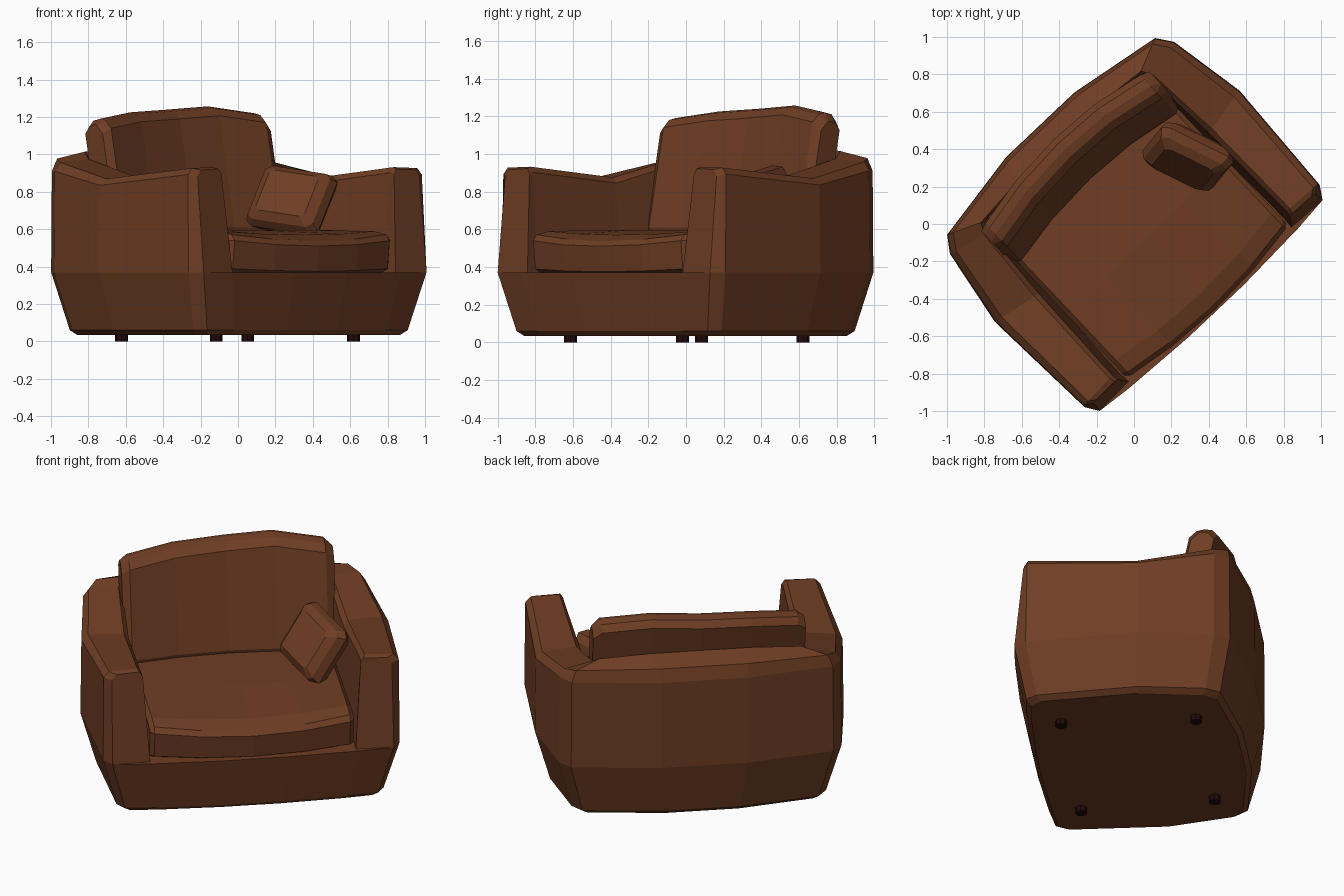
import bpy, bmesh, math
from mathutils import Vector, Matrix

if "Cube" in bpy.data.objects:
    bpy.data.objects.remove(bpy.data.objects["Cube"])

TURN = Matrix.Rotation(math.radians(43.4), 4, 'Z')   # armchair is turned on the floor


def material(name, rgb):
    m = bpy.data.materials.new(name)
    m.diffuse_color = (*rgb, 1)
    m.use_nodes = True
    m.node_tree.nodes["Principled BSDF"].inputs["Base Color"].default_value = m.diffuse_color
    return m


LEATHER = material("brown leather", (0.158, 0.047, 0.0175))
DARK = material("dark wood", (0.014, 0.003, 0.003))


def loft(name, rings, mat, matrix=TURN):
    """Skin closed rings of equal length and cap both ends. Local: x = width, y = forward."""
    bm = bmesh.new()
    loops = [[bm.verts.new((p[0], -p[1], p[2])) for p in r] for r in rings]
    n = len(loops[0])
    for a, b in zip(loops, loops[1:]):
        for i in range(n):
            j = (i + 1) % n
            bm.faces.new((a[i], a[j], b[j], b[i]))
    bm.faces.new(loops[0])
    bm.faces.new(loops[-1])
    bmesh.ops.recalc_face_normals(bm, faces=bm.faces)
    me = bpy.data.meshes.new(name)
    bm.to_mesh(me)
    bm.free()
    me.materials.append(mat)
    ob = bpy.data.objects.new(name, me)
    ob.matrix_world = matrix
    bpy.context.collection.objects.link(ob)
    return ob


# Half of the U-shaped wall: outer x, outer y, inner x, inner y, top z, lean of the top
HALF = [
    (0.82, 0.60, 0.635, 0.595, 0.922, -0.055),
    (0.865, 0.53, 0.64, 0.52, 0.932, -0.01),
    (0.90, -0.13, 0.625, -0.08, 0.875, 0),
    (0.825, -0.56, 0.60, -0.50, 0.975, 0),
    (0.765, -0.645, 0.57, -0.56, 1.015, 0),
    (0.25, -0.73, 0.30, -0.58, 1.04, 0),
]
WALL = HALF + [(-s[0], s[1], -s[2], *s[3:]) for s in reversed(HALF)]


def wall_ring(ou, ov, iu, iv, z, lean):
    def mix(t, h):
        return (ou + (iu - ou) * t, ov + (iv - ov) * t + lean * (h - 0.37) / 0.55, h)
    corner = max(0, z - 0.95)      # the back corners are rounded off more than the arms
    return [(ou, ov, 0.37), mix(0.02, z - 0.04 - corner), mix(0.16, z - 0.005 - corner * 0.5),
            mix(0.9, z), mix(1, z - 0.03), (iu * 0.94, iv, 0.33)]


loft("arms_and_back", [wall_ring(*s) for s in WALL], LEATHER)

# Base: full outline, tapering to the floor
outline = [(s[0], s[1]) for s in WALL] + [(-0.62, 0.62), (-0.2, 0.64), (0.2, 0.64), (0.62, 0.62)]
loft("base", [[(u * k, v * k, z) for u, v in outline]
              for k, z in ((0.86, 0.035), (0.9, 0.06), (1, 0.37))], LEATHER)

# Seat cushion: cross-sections across the width, sagging at the front middle
rings = []
for u, k in ((-0.595, 1), (-0.57, 0), (-0.3, 0), (0, 0), (0.3, 0), (0.57, 0), (0.595, 1)):
    mid = 1 - (u / 0.58) ** 2
    f = 0.56 + 0.055 * mid - 0.02 * k
    rings.append([(u, -0.42, 0.36), (u, -0.42, 0.59 - 0.03 * k), (u, 0.1, 0.597 - 0.03 * k),
                  (u, f - 0.1, 0.59 - 0.02 * mid - 0.025 * k),
                  (u, f - 0.01, 0.573 - 0.035 * mid - 0.02 * k),
                  (u, f + 0.015, 0.54 - 0.03 * mid),
                  (u, f, 0.39 - 0.015 * mid), (u, f - 0.04, 0.37 - 0.015 * mid)])
loft("seat_cushion", rings, LEATHER)

# Back cushion: leaning, bowed around the sitter, highest right of the middle
rings = []
for u, e, top in ((-0.62, 0.035, 1.16), (-0.575, 0, 1.19), (-0.3, 0, 1.225), (0, 0, 1.24),
                  (0.28, 0, 1.257), (0.57, 0, 1.22), (0.62, 0.035, 1.175)):

    def front(z, d=0.0):
        return (u, -0.335 - 0.2 * (z - 0.6) + 0.07 * (u / 0.6) ** 2 - d, z)
    rings.append([front(0.57, 0.02 + e), front(0.61 + e, e), front(0.9, e),
                  front(top - 0.05, e), front(top - 0.01, 0.035 + e), front(top, 0.08),
                  front(top - 0.01, 0.13), front(top - 0.05, 0.17), front(0.58, 0.17)])
loft("back_cushion", rings, LEATHER)

# Throw pillow leaning in the corner
up = Vector((0.13, 0.16, 0.33)).normalized()
side = Vector((0.9, -0.42, -0.10)).normalized()
normal = side.cross(up).normalized()
side = up.cross(normal)
pose = Matrix((side, -normal, up)).transposed().to_4x4()
pose.translation = (0.288, 0.36, 0.75)
SHAPE = [(0.21, 0.15), (0.17, 0.18), (0, 0.18), (-0.17, 0.18), (-0.21, 0.15),
         (-0.21, 0), (-0.21, -0.15), (-0.17, -0.18), (0, -0.18), (0.17, -0.18), (0.21, -0.15), (0.21, 0)]
loft("throw_pillow", [[(x * k, d, z * k) for x, z in SHAPE]
                      for d, k in ((-0.085, 0.7), (-0.05, 0.93), (0, 1.03), (0.05, 0.93), (0.085, 0.7))],
     LEATHER, pose)

# Feet
for sign, label in ((-1, "left"), (1, "right")):
    for u, v, place in ((0.505, 0.365, "front"), (0.465, -0.415, "back")):
        rings = [[(sign * u + 0.034 * math.cos(a * math.pi / 4),
                   v + 0.034 * math.sin(a * math.pi / 4), z) for a in range(8)] for z in (0, 0.05)]
        loft(f"{place}_{label}_foot", rings, DARK)
